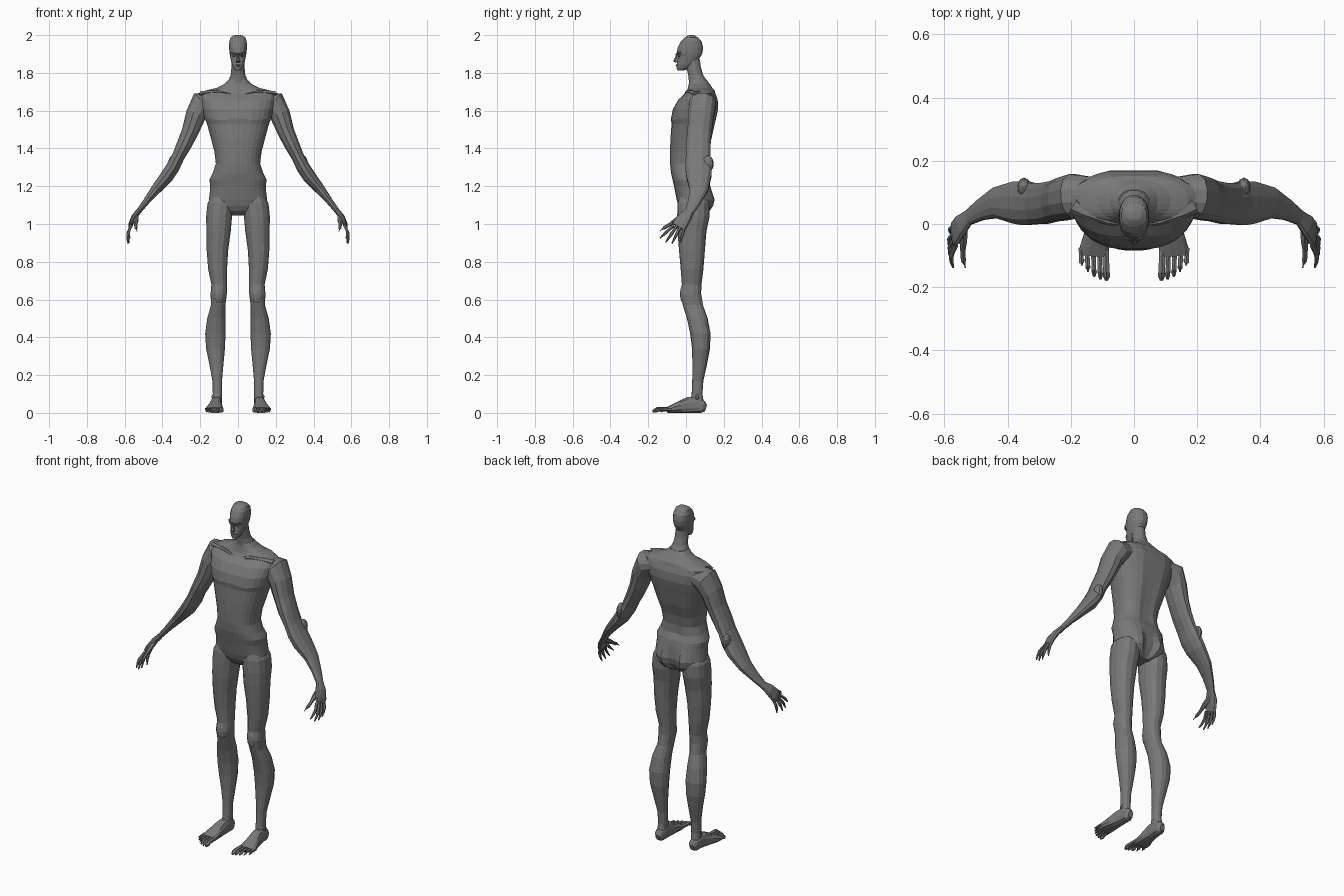
import bpy, bmesh, math
from mathutils import Vector

Z = Vector((0, 0, 1))
GREY = bpy.data.materials.new("dark_grey")
GREY.diffuse_color = (0.19, 0.19, 0.19, 1)


def skin(name, rings, mirror=True, shape=None):
    """Join rings of points into a capped, flat-faced skin."""
    bm = bmesh.new()
    loops = []
    for ring in rings:
        pts = [shape(p) if shape else p for p in ring]
        loops.append([bm.verts.new((p.x, p.y, max(p.z, 0))) for p in pts])
    n = len(loops[0])
    for a, b in zip(loops, loops[1:]):
        for i in range(n):
            j = (i + 1) % n
            bm.faces.new((a[i], a[j], b[j], b[i]))
    bm.faces.new(loops[0])
    bm.faces.new(loops[-1])
    bmesh.ops.recalc_face_normals(bm, faces=bm.faces)
    me = bpy.data.meshes.new(name)
    bm.to_mesh(me)
    bm.free()
    me.materials.append(GREY)
    ob = bpy.data.objects.new(name, me)
    bpy.context.collection.objects.link(ob)
    if mirror:
        ob.modifiers.new("mirror", 'MIRROR').use_mirror_merge = False
    return ob


def oval(c, a, b, n, p):
    """Superellipse ring around c with half axes a and b."""
    out = []
    for i in range(n):
        t = 2 * math.pi * (i + 0.5) / n
        u, v = math.cos(t), math.sin(t)
        out.append(c + a * math.copysign(abs(u) ** (2 / p), u)
                   + b * math.copysign(abs(v) ** (2 / p), v))
    return out


def stack(name, rows, n=12, p=2.3, mirror=True, shape=None):
    """Level rings: (z, x centre, x half width, y front, y back)."""
    rings = [oval(Vector((x, (f + k) / 2, z)), Vector((r, 0, 0)),
                  Vector((0, (k - f) / 2, 0)), n, p) for z, x, r, f, k in rows]
    return skin(name, rings, mirror, shape)


def tube(name, rows, n=10, p=2.0):
    """Rings across a path: (x, y, z, half width, half depth)."""
    pts = [Vector(r[:3]) for r in rows]
    rings = []
    for i, r in enumerate(rows):
        t = (pts[min(i + 1, len(pts) - 1)] - pts[max(i - 1, 0)]).normalized()
        ref = Z if abs(t.y) > 0.8 else Vector((0, 1, 0))
        a = t.cross(ref).normalized()
        rings.append(oval(pts[i], a * r[3], a.cross(t) * r[4], n, p))
    return skin(name, rings)


def lump(name, loc, size, mirror=True):
    """Faceted ellipsoid for a muscle or bone bump."""
    x, y, z = loc
    rows = []
    for i in range(7):
        t = math.pi * (0.06 + 0.88 * i / 6)
        s = math.sin(t)
        rows.append((z - size[2] * math.cos(t), x, size[0] * s, y - size[1] * s, y + size[1] * s))
    return stack(name, rows, 10, 2, mirror)


def bell(v, mid, width):
    return math.exp(-((v - mid) / width) ** 2)


# Torso, with spine and breastbone furrows, chest muscles and buttocks
def muscles(p):
    if p.y > 0.05:
        if p.z < 1.26:
            p.y += 0.03 * bell(abs(p.x), .07, .05) * bell(p.z, 1.12, .06)
            p.y -= 0.03 * bell(p.x, 0, .02) * bell(p.z, 1.1, .07)
        elif p.z < 1.7:
            p.y -= 0.012 * bell(p.x, 0, .03)
    elif p.y < 0.03 and p.z > 1.5:
        p.y += 0.008 * bell(p.x, 0, .03) * bell(p.z, 1.63, .08)
        p.z -= 0.012 * bell(abs(p.x), .09, .05) * bell(p.z, 1.57, .03)
    return p


stack("torso", [
    (1.045, 0, .045, .0, .10), (1.068, 0, .10, -.025, .118), (1.095, 0, .14, -.04, .124),
    (1.13, 0, .155, -.05, .127), (1.17, 0, .15, -.058, .128), (1.2, 0, .148, -.064, .128),
    (1.235, 0, .152, -.072, .122), (1.27, 0, .134, -.08, .11),
    (1.32, 0, .118, -.085, .108), (1.38, 0, .125, -.085, .118), (1.45, 0, .143, -.083, .14),
    (1.53, 0, .165, -.078, .158), (1.56, 0, .177, -.082, .165), (1.61, 0, .19, -.072, .175),
    (1.66, 0, .20, -.042, .172), (1.69, 0, .20, -.008, .16), (1.707, 0, .17, .004, .152),
    (1.72, 0, .115, .008, .14), (1.74, 0, .075, .013, .127),
    (1.765, 0, .05, .017, .108)], 28, 2.4, False, muscles)

# Neck and head
stack("neck", [(1.71, 0, .08, .01, .138), (1.75, 0, .056, .014, .118),
               (1.79, 0, .04, .01, .092), (1.83, 0, .036, .0, .08),
               (1.87, 0, .033, .0, .075)], 12, 2, False)
stack("head", [
    (1.812, 0, .014, -.045, -.012), (1.825, 0, .024, -.05, .02), (1.845, 0, .033, -.05, .05),
    (1.87, 0, .039, -.045, .068), (1.889, 0, .043, -.041, .08), (1.905, 0, .046, -.05, .088),
    (1.935, 0, .048, -.045, .092), (1.965, 0, .047, -.03, .084), (1.987, 0, .04, -.008, .065),
    (1.998, 0, .024, .01, .045), (2.0, 0, .01, .018, .035)], 16, 2.3, False)
stack("nose", [(1.855, 0, .011, -.057, -.035), (1.862, 0, .012, -.068, -.035),
               (1.88, 0, .007, -.059, -.035), (1.902, 0, .006, -.05, -.035)], 6, 2, False)
lump("lips", (0, -.046, 1.84), (.016, .009, .006), False)
tube("brow", [(.005, -.05, 1.897, .004, .006), (.022, -.045, 1.904, .005, .006),
              (.038, -.028, 1.908, .003, .005)], 6)
lump("eye", (.02, -.035, 1.889), (.009, .007, .005))

# Collar bones, mostly sunk into the chest
tube("collar_bone", [(.01, -.003, 1.682, .008, .008), (.08, .008, 1.7, .009, .012),
                     (.15, .035, 1.697, .013, .018), (.19, .06, 1.69, .015, .03)], 6)

# Legs
stack("leg", [
    (1.17, .09, .04, -.03, .10), (1.11, .092, .071, -.044, .125), (1.04, .1, .070, -.047, .125),
    (.96, .103, .066, -.045, .108), (.86, .109, .058, -.037, .1), (.76, .108, .051, -.028, .092),
    (.68, .1, .042, -.022, .082), (.63, .102, .044, -.03, .08), (.57, .105, .039, -.017, .09),
    (.50, .115, .049, .005, .115), (.42, .12, .055, .022, .13), (.34, .119, .051, .032, .127),
    (.25, .114, .037, .034, .11), (.17, .11, .026, .033, .092), (.10, .109, .025, .03, .087),
    (.05, .112, .026, .02, .095)], 14, 2.3)
lump("kneecap", (.101, -.008, .63), (.032, .024, .055))
lump("ankle_bone", (.112, .058, .085), (.030, .018, .025))

# Feet and toes
tube("foot", [(.112, .106, .025, .014, .018), (.112, .09, .03, .027, .034),
              (.112, .055, .042, .029, .046), (.115, .015, .04, .031, .046),
              (.12, -.03, .03, .038, .034), (.125, -.075, .02, .047, .022),
              (.127, -.1, .015, .046, .015)], 12, 2.4)
for i in range(5):
    x = .088 + i * .0195
    tip = -.178 + .003 * i * i
    r = .012 if i == 0 else .0085
    tube("toe", [(x + .002, -.075, .02, r, r), (x, tip * .6 - .045, .019, r, r),
                 (x - .001, tip + .015, .012, r * 1.1, r),
                 (x - .001, tip, .007, r * .5, r * .5)], 6)

# Arms
tube("arm", [
    (.13, .09, 1.65, .045, .06), (.19, .088, 1.637, .07, .072), (.222, .08, 1.58, .056, .07),
    (.253, .072, 1.49, .046, .066), (.285, .065, 1.42, .041, .067), (.317, .064, 1.355, .034, .067),
    (.345, .066, 1.30, .037, .072), (.378, .068, 1.25, .037, .068), (.437, .067, 1.18, .027, .05),
    (.485, .045, 1.12, .018, .035), (.525, .02, 1.068, .014, .025),
    (.54, .01, 1.045, .013, .024)], 12, 2.2)
lump("elbow", (.348, .115, 1.318), (.022, .032, .045))

# Hands: palm, four jointed fingers, thumb
tube("palm", [(.525, .02, 1.07, .013, .024), (.548, -.003, 1.04, .015, .036),
              (.565, -.028, 1.005, .013, .042), (.57, -.04, .985, .009, .038)], 10, 2.5)
tips = [(.572, -.138, .925), (.579, -.108, .902), (.582, -.075, .896), (.576, -.032, .9)]
for i, tip in enumerate(tips):
    root = Vector((.565, -.066 + i * .021, .992 + i * .002))
    tip = Vector(tip)
    rows = []
    for t, r in ((0, .0095), (.4, .008), (.5, .009), (.75, .0065), (1, .003)):
        q = root.lerp(tip, t)
        rows.append((q.x + .010 * math.sin(math.pi * t), q.y, q.z, r, r))
    tube("finger", rows, 6)
tube("thumb", [(.54, -.005, 1.045, .015, .015), (.54, -.05, 1.02, .014, .014),
               (.542, -.085, .998, .009, .009), (.54, -.115, .98, .009, .009),
               (.534, -.138, .963, .003, .003)], 6)
